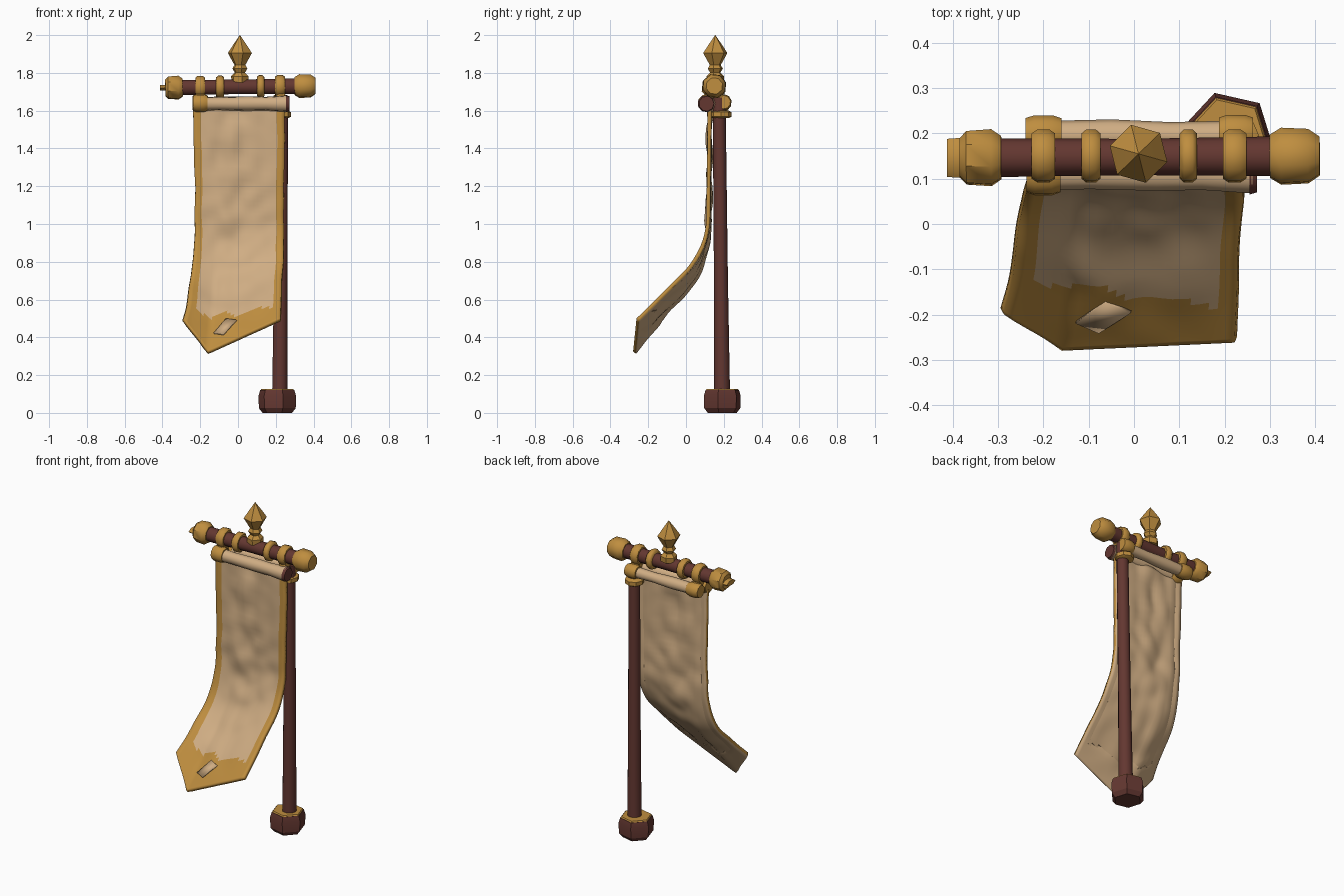
import bpy, bmesh, math
from mathutils import Vector, noise

old = bpy.data.objects.get("Cube")
if old:
    bpy.data.objects.remove(old)


def material(name, rgb):
    m = bpy.data.materials.new(name)
    m.use_nodes = True
    m.diffuse_color = (*rgb, 1)
    m.node_tree.nodes["Principled BSDF"].inputs["Base Color"].default_value = (*rgb, 1)
    return m


GOLD = material("ochre gold", (0.52, 0.27, 0.05))
WOOD = material("dark red wood", (0.125, 0.038, 0.03))
CLOTH = material("tan cloth", (0.63, 0.42, 0.23))


def finish(name, bm, mats, angle):
    mesh = bpy.data.meshes.new(name)
    bm.to_mesh(mesh)
    bm.free()
    for m in mats:
        mesh.materials.append(m)
    ob = bpy.data.objects.new(name, mesh)
    bpy.context.collection.objects.link(ob)
    bpy.ops.object.select_all(action="DESELECT")
    ob.select_set(True)
    bpy.context.view_layer.objects.active = ob
    bpy.ops.object.shade_smooth_by_angle(angle=math.radians(angle))
    return ob


def lathe(name, profile, origin, axis, mat, sides=8, turn=0.0, squash=1.0, angle=40):
    """Turned solid: profile holds (radius, distance along the axis)."""
    bm = bmesh.new()
    axis = Vector(axis).normalized()
    side = Vector((0, 1, 0))
    up = axis.cross(side).normalized()
    side = up.cross(axis)
    rings = []
    for r, h in profile:
        ring = []
        for i in range(sides):
            a = math.tau * i / sides + turn
            offset = side * math.cos(a) + up * math.sin(a) * squash
            ring.append(bm.verts.new(Vector(origin) + axis * h + offset * max(r, 0.0005)))
        rings.append(ring)
    for low, high in zip(rings, rings[1:]):
        for i in range(sides):
            j = (i + 1) % sides
            bm.faces.new((low[i], low[j], high[j], high[i]))
    bm.faces.new(rings[0][::-1])
    bm.faces.new(rings[-1])
    bmesh.ops.recalc_face_normals(bm, faces=bm.faces[:])
    return finish(name, bm, [mat], angle)


def band(name, x, y, z, radius, width, sides=10, squash=1.0):
    w = width / 2
    lathe(name, [(radius * 0.85, -w), (radius, -w * 0.5), (radius, w * 0.5), (radius * 0.85, w)],
          (x, y, z), (1, 0, 0), GOLD, sides, 0.2, squash, 50)


# Foot and upright pole
lathe("foot", [(0.08, 0), (0.1, 0.025), (0.102, 0.09), (0.093, 0.12)],
      (0.208, 0.192, 0), (0, 0, 1), WOOD, 6, 0.3, angle=30)
lathe("foot_cap", [(0.094, 0.115), (0.086, 0.127)],
      (0.208, 0.192, 0), (0, 0, 1), GOLD, 6, 0.3)
lathe("pole", [(0.042, 0.1), (0.037, 0.7), (0.034, 1.67)],
      (0.22, 0.192, 0), (0.008, -0.01, 1), WOOD, 10)
lathe("pole_collar", [(0.042, 1.56), (0.055, 1.568), (0.055, 1.592), (0.042, 1.6)],
      (0.225, 0.185, 0), (0, 0, 1), GOLD, 8)

# Crossbar with its end knobs and rings
BAR = (0, 0.148, 1.726)
TILT = (1, 0.005, 0.012)
lathe("crossbar", [(0.043, -0.32), (0.04, 0), (0.044, 0.33)], BAR, TILT, WOOD, 10)
lathe("right_knob", [(0.045, -0.385), (0.062, -0.37), (0.066, -0.315), (0.05, -0.293)],
      BAR, TILT, GOLD, 8, 0.3)
lathe("right_knob_tip", [(0.042, -0.413), (0.045, -0.37)], BAR, TILT, GOLD, 6, 0, 0.4)
lathe("left_knob", [(0.05, 0.3), (0.066, 0.325), (0.063, 0.385), (0.045, 0.41)],
      BAR, TILT, GOLD, 8, 0.3)
for i, (x, width) in enumerate([(-0.2, 0.052), (-0.095, 0.042), (0.12, 0.038), (0.222, 0.052)]):
    band(f"crossbar_ring_{i + 1}", x, 0.15, 1.727 + x * 0.012, 0.06, width)

# Spearhead finial
lathe("finial", [(0.046, 1.75), (0.048, 1.782), (0.028, 1.802), (0.041, 1.822), (0.03, 1.842),
                 (0.066, 1.905), (0.036, 1.95), (0, 2.0)],
      (0.01, 0.155, 0), (0, 0, 1), GOLD, 6, 0.25, angle=30)

# Rolled cloth in front of and behind the pole
lathe("front_roll", [(0.04, -0.235), (0.035, -0.1), (0.039, 0.05), (0.037, 0.15), (0.045, 0.262)],
      (0, 0.11, 1.637), (1, 0, 0), CLOTH, 9)
lathe("front_roll_end", [(0.046, 0.255), (0.04, 0.272)],
      (0, 0.108, 1.637), (1, 0, 0), WOOD, 9)
lathe("back_roll", [(0.032, -0.22), (0.036, -0.05), (0.03, 0.08), (0.034, 0.25)],
      (0, 0.195, 1.64), (1, 0, 0), CLOTH, 9)
band("front_roll_ring", -0.2, 0.11, 1.64, 0.048, 0.075)
band("back_roll_right_ring", -0.2, 0.197, 1.64, 0.044, 0.08)
band("back_roll_left_ring", 0.225, 0.2, 1.645, 0.042, 0.075)
band("roll_link_right", -0.2, 0.15, 1.67, 0.05, 0.045)
band("roll_link_left", 0.225, 0.15, 1.675, 0.045, 0.045)

# Hanging banner, lofted through three falling paths
RIGHT_EDGE = [(-.24, .115, 1.62), (-.228, .113, 1.2), (-.23, .1, .93),
              (-.245, .04, .75), (-.262, -.07, .63), (-.287, -.2, .5)]
POINT = [(-.12, .115, 1.62), (-.115, .113, 1.2), (-.115, .105, .9),
         (-.12, .035, .7), (-.135, -.12, .525), (-.16, -.28, .325)]
LEFT_EDGE = [(.248, .115, 1.62), (.243, .11, 1.2), (.242, .1, .96),
             (.236, .03, .8), (.23, -.09, .67), (.222, -.262, .5)]


def along(path, t):
    """Smooth point on a path, t from 0 to 1."""
    p = [Vector(q) for q in path]
    s = min(t, 0.9999) * (len(p) - 1)
    i = int(s)
    f = s - i
    a, b, c, d = (p[max(i - 1, 0)], p[i], p[i + 1], p[min(i + 2, len(p) - 1)])
    return b + (c - a) * (f / 2) + (a * 2 - b * 5 + c * 4 - d) * (f * f / 2) \
        + (b * 3 - a - c * 3 + d) * (f ** 3 / 2)


def cloth_point(u, t):
    if u < 0.25:
        return along(RIGHT_EDGE, t).lerp(along(POINT, t), u / 0.25)
    return along(POINT, t).lerp(along(LEFT_EDGE, t), (u - 0.25) / 0.75)


COLS, ROWS = 24, 60
bm = bmesh.new()
grid = []
for r in range(ROWS + 1):
    row = []
    for c in range(COLS + 1):
        u, t = c / COLS, r / ROWS
        p = cloth_point(u, t)
        inner = math.sin(math.pi * u) * min(1, (1 - t) * 5)
        crease = noise.noise(Vector((p.x * 9 + p.z * 4, 3, p.z * 9 - p.x * 5)))
        p.y += 0.02 * inner * crease
        p.x += 0.006 * noise.noise(Vector((u * 3, 8, p.z * 8)))
        row.append(bm.verts.new(p))
    grid.append(row)
tan = []
for r in range(ROWS):
    for c in range(COLS):
        f = bm.faces.new((grid[r][c], grid[r + 1][c], grid[r + 1][c + 1], grid[r][c + 1]))
        u, t = (c + 0.5) / COLS, (r + 0.5) / ROWS
        hem = 0.83 + 0.15 * max(0, u - 0.4) + 0.015 * math.sin(u * 14)
        if 0.09 < u < 0.91 and t < hem:
            f.material_index = 1
            tan.append(f)
bmesh.ops.inset_region(bm, faces=tan, thickness=0.004, depth=-0.007)
banner = finish("banner", bm, [GOLD, CLOTH], 35)
solid = banner.modifiers.new("thickness", "SOLIDIFY")
solid.thickness = 0.02
solid.offset = -1
solid.material_offset = 1

# Diamond patch on the hem
bm = bmesh.new()
lift = Vector((0, -0.007, 0.007))
corners = [(0.29, 0.905), (0.4, 0.935), (0.53, 0.89), (0.41, 0.86)]
bm.faces.new([bm.verts.new(cloth_point(u, t) + lift) for u, t in corners])
patch = finish("hem_diamond", bm, [CLOTH], 35)
patch.modifiers.new("thickness", "SOLIDIFY").thickness = 0.008
